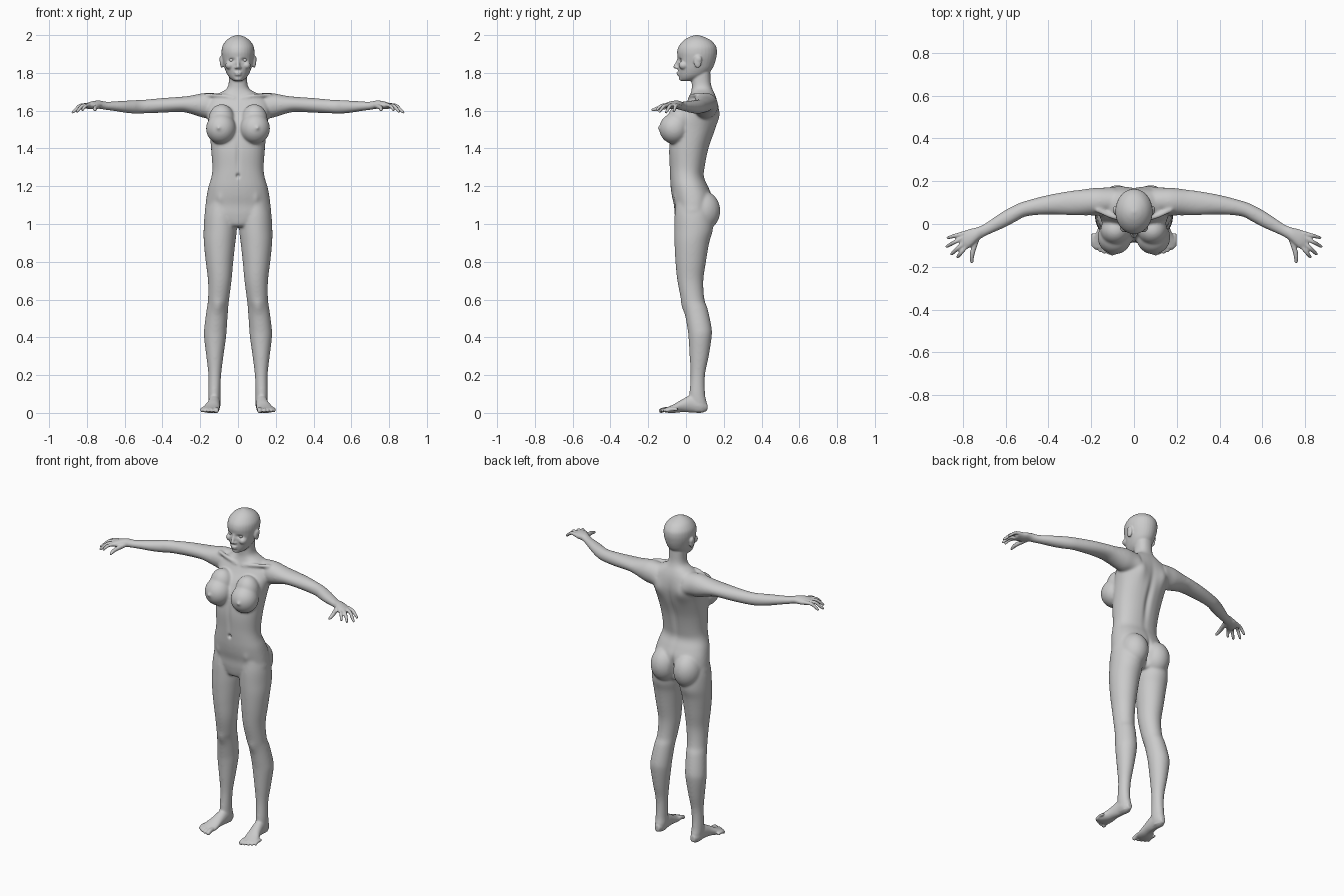
import bpy, bmesh, math
from mathutils import Vector, Matrix

bm = bmesh.new()


def skin(rings):
    """Bridge rings of points into a closed tube."""
    vs = [[bm.verts.new(p) for p in r] for r in rings]
    n = len(vs[0])
    for a, b in zip(vs, vs[1:]):
        for i in range(n):
            j = (i + 1) % n
            bm.faces.new((a[i], a[j], b[j], b[i]))
    bm.faces.new(vs[0][::-1])
    bm.faces.new(vs[-1])


def smooth_path(pts, steps=5):
    """Catmull-Rom interpolation of tuples."""
    pts = [Vector(p) for p in pts]
    ext = [pts[0]] + pts + [pts[-1]]
    out = []
    for a, b, c, d in zip(ext, ext[1:], ext[2:], ext[3:]):
        for k in range(steps):
            t = k / steps
            out.append(0.5 * (2 * b + (c - a) * t + (2 * a - 5 * b + 4 * c - d) * t * t
                              + (3 * b - a - 3 * c + d) * t ** 3))
    return out + [pts[-1]]


def tube(stations, axis, power=2.0, n=32):
    """Loft (t, lo1, hi1, lo2, hi2) sections lying square to an axis."""
    rings = []
    for t, a0, a1, b0, b1 in smooth_path(stations):
        ring = []
        for i in range(n):
            g = 2 * math.pi * i / n
            c, s = math.cos(g), math.sin(g)
            u = (a0 + a1) / 2 + (a1 - a0) / 2 * math.copysign(abs(c) ** (2 / power), c)
            v = (b0 + b1) / 2 + (b1 - b0) / 2 * math.copysign(abs(s) ** (2 / power), s)
            p = [u, v]
            p.insert(axis, t)
            ring.append(p)
        rings.append(ring)
    skin(rings)


def ball(c, r):
    bmesh.ops.create_uvsphere(bm, u_segments=24, v_segments=16, radius=1,
                              matrix=Matrix.Translation(c) @ Matrix.Diagonal((*r, 1)))


def chain(pts):
    """Round digit through (x, y, z, radius) points with ball ends."""
    path = smooth_path(pts, 4)
    rings = []
    for i, p in enumerate(path):
        d = (path[min(i + 1, len(path) - 1)] - path[max(i - 1, 0)]).to_3d().normalized()
        q = d.to_track_quat('Z', 'Y')
        rings.append([p.to_3d() + q @ Vector((math.cos(k * math.pi / 6), math.sin(k * math.pi / 6), 0)) * p[3]
                      for k in range(12)])
    skin(rings)
    for p in (path[0], path[-1]):
        ball(p.to_3d(), (p[3],) * 3)


# --- paired parts (left side, mirrored below) ---
# leg: z, inner x, outer x, front y, back y
tube([(1.12, .03, .16, -.05, .125), (1.05, .008, .177, -.06, .14), (.97, .006, .182, -.062, .142),
      (.9, .014, .181, -.061, .123), (.8, .025, .171, -.056, .106), (.7, .034, .159, -.046, .092),
      (.6, .047, .159, -.026, .098), (.55, .052, .166, -.011, .115), (.45, .059, .179, .007, .136),
      (.4, .063, .18, .013, .136), (.3, .077, .168, .019, .121), (.2, .089, .157, .024, .101),
      (.1, .093, .157, .018, .101), (.05, .092, .155, .02, .11), (.01, .1, .148, .03, .106)], 2)
# foot: y, x range, z range
tube([(.113, .108, .138, .012, .05), (.08, .095, .154, .0, .08), (.03, .094, .157, .002, .095),
      (-.02, .096, .168, .004, .072), (-.06, .097, .187, .0, .048), (-.09, .1, .198, .0, .034),
      (-.112, .11, .19, .003, .026)], 1)
for x, y, r in ((.114, -.131, .013), (.139, -.13, .0095), (.158, -.123, .009),
                (.176, -.113, .0085), (.191, -.1, .0085)):
    chain([(x, y + .05, .019, r), (x, y + .02, .019, r), (x, y, .012, r)])
# buttock
ball((.078, .09, 1.07), (.082, .092, .105))
# breast
ball((.09, -.062, 1.505), (.08, .08, .082))
ball((.087, -.03, 1.55), (.07, .068, .085))
ball((.102, -.138, 1.508), (.012, .013, .012))
# collar bone
chain([(.02, .02, 1.665, .011), (.09, .03, 1.68, .011), (.17, .065, 1.682, .012)])
# arm and palm: x, y range, z range
tube([(.09, .05, .165, 1.56, 1.69), (.16, .04, .17, 1.558, 1.695), (.2, .04, .167, 1.567, 1.69),
      (.25, .04, .16, 1.583, 1.68), (.3, .041, .154, 1.593, 1.674), (.4, .044, .136, 1.589, 1.667),
      (.5, .036, .11, 1.585, 1.658), (.55, .012, .092, 1.584, 1.656), (.6, -.015, .066, 1.589, 1.653),
      (.65, -.037, .034, 1.597, 1.65), (.7, -.06, .0, 1.604, 1.648), (.735, -.082, -.016, 1.61, 1.654),
      (.77, -.112, -.024, 1.608, 1.65), (.795, -.116, -.034, 1.61, 1.643),
      (.81, -.108, -.042, 1.612, 1.636)], 0)
# fingers and thumb: knuckle, tip
for kx, ky, tx, ty, tz in ((.79, -.042, .868, -.064, 1.598), (.797, -.062, .874, -.105, 1.592),
                           (.79, -.083, .852, -.14, 1.596), (.78, -.1, .823, -.153, 1.604)):
    chain([(kx, ky, 1.63, .011), ((kx + tx) / 2, (ky + ty) / 2, 1.627, .0098),
           (kx * .2 + tx * .8, ky * .2 + ty * .8, tz + .014, .009), (tx, ty, tz, .0075)])
chain([(.735, -.07, 1.625, .014), (.75, -.118, 1.618, .0125), (.757, -.15, 1.612, .011), (.757, -.176, 1.604, .008)])
# ear
ball((.086, .062, 1.86), (.01, .021, .034))
ball((.088, .066, 1.872), (.011, .018, .02))
# cheek bone and nostril
ball((.045, -.012, 1.84), (.022, .027, .022))
ball((.009, -.047, 1.828), (.009, .01, .007))

twin = bmesh.ops.duplicate(bm, geom=bm.verts[:] + bm.edges[:] + bm.faces[:])['geom']
bmesh.ops.scale(bm, vec=(-1, 1, 1), verts=[g for g in twin if isinstance(g, bmesh.types.BMVert)])

# --- central parts ---
# torso and neck: z, half width, front y, back y
tube([(z, -w, w, f, b) for z, w, f, b in (
    (.985, .06, -.035, .1), (1.0, .11, -.05, .115), (1.05, .172, -.06, .13), (1.1, .172, -.064, .138),
    (1.15, .166, -.075, .137), (1.2, .156, -.082, .117), (1.25, .141, -.085, .096),
    (1.3, .136, -.087, .1), (1.4, .143, -.09, .121), (1.5, .152, -.076, .155),
    (1.57, .164, -.046, .17), (1.62, .17, -.012, .17), (1.66, .155, .012, .163),
    (1.69, .105, .024, .152), (1.715, .062, .03, .14), (1.75, .049, .03, .131), (1.82, .049, .03, .128))],
     2, 2.25)
# head
tube([(z, -w, w, f, b) for z, w, f, b in (
    (1.757, .022, -.025, .025), (1.77, .04, -.035, .075), (1.79, .056, -.04, .112),
    (1.82, .069, -.043, .138), (1.85, .077, -.044, .152), (1.88, .084, -.044, .16),
    (1.91, .087, -.047, .164), (1.94, .083, -.039, .159), (1.97, .064, -.014, .135),
    (1.99, .037, .018, .098), (2.0, .008, .05, .064))], 2)
# nose, lips, chin
chain([(0, -.037, 1.878, .009), (0, -.045, 1.855, .009), (0, -.056, 1.833, .0105)])
ball((0, -.037, 1.801), (.022, .014, .006))
ball((0, -.036, 1.791), (.019, .014, .006))
ball((0, -.022, 1.77), (.022, .016, .014))

bmesh.ops.recalc_face_normals(bm, faces=bm.faces[:])
mesh = bpy.data.meshes.new("body")
bm.to_mesh(mesh)
bm.free()
body = bpy.data.objects.new("body", mesh)
bpy.context.collection.objects.link(body)
bpy.context.view_layer.objects.active = body
body.select_set(True)

# --- fuse everything into one skin ---
mod = body.modifiers.new("fuse", 'REMESH')
mod.mode = 'VOXEL'
mod.voxel_size = .005
bpy.ops.object.modifier_apply(modifier=mod.name)


def ramp(v, a, b):
    return min(1, max(0, (v - a) / (b - a)))


# strong blending on trunk and limbs, light on head, hands and feet
group = body.vertex_groups.new(name="blend")
for v in body.data.vertices:
    x, y, z = v.co
    w = ramp(z, .04, .14) * ramp(-z, -1.77, -1.72) * ramp(-abs(x), -.74, -.68)
    group.add([v.index], w, 'REPLACE')
for count, name in ((2, ""), (26, "blend")):
    mod = body.modifiers.new("soften", 'SMOOTH')
    mod.factor, mod.iterations, mod.vertex_group = .5, count, name
    bpy.ops.object.modifier_apply(modifier=mod.name)

# --- sculpted details: centre, radii, push (mirrored where x > 0) ---
DETAILS = [
    ((.033, -.04, 1.868), (.016, .03, .009), (0, .011, 0)),      # eye socket
    ((0, -.085, 1.255), (.009, .03, .011), (0, .014, 0)),        # navel
    ((0, .14, 1.42), (.018, .07, .15), (0, -.012, 0)),           # spine groove
    ((.085, .165, 1.57), (.042, .05, .06), (0, .016, 0)),        # shoulder blade
    ((.105, -.02, .56), (.03, .03, .035), (0, -.008, 0)),        # knee cap
    ((0, -.08, 1.36), (.012, .04, .08), (0, .006, 0)),           # belly line
    ((0, .15, 1.06), (.012, .06, .07), (0, -.02, 0)),            # seat cleft
    ((.1, -.07, 1.13), (.018, .03, .03), (0, -.006, 0)),         # hip bone
]
for c, r, push in DETAILS:
    for side in ((1, -1) if c[0] else (1,)):
        for v in body.data.vertices:
            q = sum(((v.co[i] - (c[i] * side if i == 0 else c[i])) / r[i]) ** 2 for i in range(3))
            if q < 9:
                v.co += Vector(push) * math.exp(-q)

bpy.ops.object.shade_smooth()

# --- eyes ---
for side, label in ((1, "left"), (-1, "right")):
    bpy.ops.mesh.primitive_uv_sphere_add(segments=24, ring_count=16, radius=.015,
                                         location=(side * .033, -.016, 1.868))
    bpy.context.object.name = label + "_eye"
    bpy.ops.object.shade_smooth()
